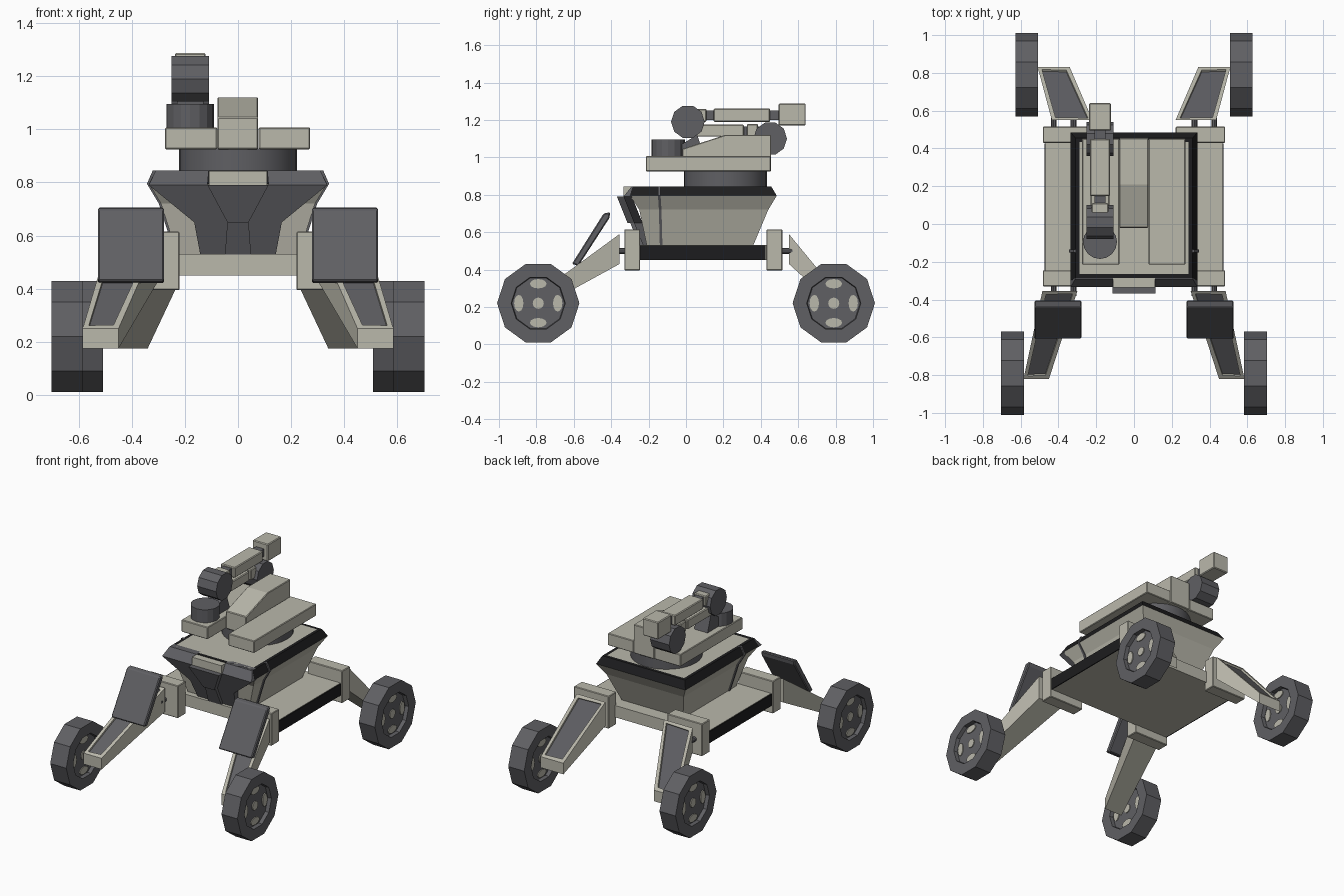
import bpy, bmesh, math
from mathutils import Matrix, Vector

if "Cube" in bpy.data.objects:
    bpy.data.objects.remove(bpy.data.objects["Cube"])


def mat(name, col):
    m = bpy.data.materials.new(name)
    m.diffuse_color = (*col, 1)
    m.use_nodes = True
    m.node_tree.nodes["Principled BSDF"].inputs["Base Color"].default_value = m.diffuse_color
    return m


LIGHT = mat("warm light grey", (0.49, 0.48, 0.41))
GREY = mat("dark grey", (0.115, 0.115, 0.125))
BLACK = mat("near black", (0.012, 0.012, 0.013))


def finish(name, bm, *mats, bevel=0):
    bmesh.ops.recalc_face_normals(bm, faces=bm.faces)
    me = bpy.data.meshes.new(name)
    bm.to_mesh(me)
    bm.free()
    for m in mats:
        me.materials.append(m)
    ob = bpy.data.objects.new(name, me)
    bpy.context.collection.objects.link(ob)
    if bevel:
        b = ob.modifiers.new("bevel", 'BEVEL')
        b.width = bevel
        b.segments = 1
    return ob


def loft(name, rings, *mats, bevel=0, rule=None):
    """Skin closed rings of equal length and cap both ends."""
    bm = bmesh.new()
    vs = [[bm.verts.new(p) for p in r] for r in rings]
    n = len(vs[0])
    for a, b in zip(vs, vs[1:]):
        for i in range(n):
            bm.faces.new((a[i], a[(i + 1) % n], b[(i + 1) % n], b[i]))
    bm.faces.new(vs[0])
    bm.faces.new(vs[-1])
    bmesh.ops.recalc_face_normals(bm, faces=bm.faces)
    if rule:
        rule(bm)
    return finish(name, bm, *mats, bevel=bevel)


def box(name, x0, x1, y0, y1, z0, z1, m, bevel=0):
    r = lambda z: [(x0, y0, z), (x1, y0, z), (x1, y1, z), (x0, y1, z)]
    return loft(name, [r(z0), r(z1)], m, bevel=bevel)


def side_profile(name, pts, x0, x1, m, bevel=0):
    return loft(name, [[(x, y, z) for y, z in pts] for x in (x0, x1)], m, bevel=bevel)


def cyl(name, c, r, h, axis, sides, m, turn=0.0, scale=(1, 1), smooth=False):
    """Cylinder centred on c; the first vertex sits at angle `turn`."""
    bm = bmesh.new()
    bmesh.ops.create_cone(bm, cap_ends=True, segments=sides, radius1=r, radius2=r, depth=h)
    bm.transform(Matrix.Diagonal((*scale, 1, 1)) @ Matrix.Rotation(turn, 4, 'Z'))
    if axis == 'X':   # local x -> y, local y -> z
        bm.transform(Matrix(((0, 0, 1, 0), (1, 0, 0, 0), (0, 1, 0, 0), (0, 0, 0, 1))))
    if axis == 'Y':
        bm.transform(Matrix.Rotation(math.pi / 2, 4, 'X'))
    bm.transform(Matrix.Translation(c))
    if smooth:
        for f in bm.faces:
            f.smooth = len(f.verts) == 4
    return finish(name, bm, m)


# chassis with black side strips
box("chassis", -.468, .468, -.25, .45, .45, .53, LIGHT)
for s in (-1, 1):
    box("side_strip", s * .468, s * .475, -.245, .425, .45, .528, BLACK)

# tapered hull with dark collar
def hull_rule(bm):
    top = max(bm.faces, key=lambda f: f.calc_center_median().z)
    bmesh.ops.inset_individual(bm, faces=[top], thickness=.03)
    for f in bm.faces:
        c = f.calc_center_median()
        if c.z > .8 and f is not top:
            f.material_index = 1

hull = [(.53, .23, -.21, .36), (.72, .29, -.25, .44), (.795, .335, -.30, .485), (.845, .31, -.285, .455)]
loft("hull", [[(-x, a, z), (x, a, z), (x, b, z), (-x, b, z)] for z, x, a, b in hull],
     LIGHT, BLACK, rule=hull_rule)
box("hull_front_rim", -.11, .11, -.335, -.26, .79, .843, LIGHT)
for s in (-1, 1):   # seam rib on the hull side
    loft("hull_rib", [[(s * (x - .02), y, z), (s * (x + .008), y, z),
                       (s * (x + .008), y + .014, z), (s * (x - .02), y + .014, z)]
                      for z, x, y in ((.53, .23, -.14), (.72, .29, -.145), (.795, .335, -.15), (.845, .313, -.15))], GREY)

# leaning nose armour: two wings and a centre plate
def armour(name, outline, off, thick):
    def y(z):   # lean, then slope back above the rim
        return -.225 - (z - .517) * .40 if z < .8 else -.29
    loft(name, [[(x, y(z) + d, z) for x, z in outline] for d in (off, off + thick)], GREY)

wing = [[(.05, .517), (.14, .517), (.165, .65), (.04, .65)],
        [(.04, .65), (.165, .65), (.336, .79), (.115, .79)],
        [(.115, .79), (.336, .79), (.31, .845), (.11, .845)]]
for s in (-1, 1):
    for part in wing:
        armour("nose_wing", [(s * x, z) for x, z in part], 0, .045)
armour("nose_centre_low", [(-.05, .517), (.05, .517), (.04, .65), (-.04, .65)], -.02, .06)
armour("nose_centre_high", [(-.04, .65), (.04, .65), (.115, .79), (-.115, .79)], -.035, .07)

# turntable and deck
cyl("turntable", (0, .21, .885), .222, .085, 'Z', 32, GREY, smooth=True)
box("deck_left", -.275, -.078, -.215, .452, .925, 1.007, LIGHT, .004)
box("deck_right", .078, .272, -.215, .452, .925, 1.007, LIGHT, .004)
side_profile("deck_ridge", [(-.02, .925), (-.02, 1.045), (.21, 1.12), (.455, 1.12), (.455, .925)],
             -.078, .076, LIGHT, .004)

# folded arm
ax = -.18
cyl("arm_base", (ax, -.095, 1.05), .09, .09, 'Z', 16, GREY)
side_profile("arm_shoulder", [(-.04, 1.0), (-.04, 1.06), (.06, 1.12), (.10, 1.0)], ax - .05, ax + .05, GREY)
cyl("arm_elbow", (ax, .01, 1.19), .09, .142, 'X', 10, GREY, math.pi / 2)
cyl("arm_rear_joint", (ax, .45, 1.10), .09, .142, 'X', 10, GREY, math.pi / 2)
box("lower_link", ax - .05, ax + .05, .03, .31, 1.11, 1.175, LIGHT, .005)
box("lower_link_neck", ax - .035, ax + .035, .30, .42, 1.12, 1.165, GREY)
box("lower_link_end", ax - .05, ax + .05, .325, .385, 1.105, 1.178, LIGHT, .005)
box("upper_link_rod", ax - .03, ax + .03, .05, .51, 1.2, 1.25, GREY)
box("upper_link_root", ax - .045, ax + .045, .05, .11, 1.19, 1.258, LIGHT, .005)
box("upper_link", ax - .053, ax + .053, .148, .45, 1.19, 1.26, LIGHT, .005)
box("arm_head", ax - .058, ax + .058, .495, .64, 1.17, 1.287, LIGHT, .005)

# legs
def leg_rule(bm):   # recessed dark panel on the sloping top
    top = max(bm.faces, key=lambda f: f.normal.z)
    bmesh.ops.inset_individual(bm, faces=[top], thickness=.03)
    bmesh.ops.inset_individual(bm, faces=[top], thickness=.001, depth=-.012)
    top.material_index = 1


def leg(name, s, a, b):
    rings = []
    for x0, x1, y, z0, z1 in (a, b):
        rings.append([(s * x0, y, z0), (s * x1, y, z0), (s * x1, y, z1), (s * x0, y, z1)])
    loft(name, rings, LIGHT, GREY, rule=leg_rule)


# wheels: ten-sided tyre, recessed hub, light hub plates
def wheel(name, cx, cy, w):
    R, dep = .22, .025
    bm = bmesh.new()
    bmesh.ops.create_cone(bm, cap_ends=True, segments=10, radius1=R, radius2=R, depth=w)
    bm.transform(Matrix.Rotation(math.pi / 2, 4, 'Z'))
    caps = [f for f in bm.faces if len(f.verts) > 4]
    bmesh.ops.inset_individual(bm, faces=caps, thickness=.075)
    bmesh.ops.inset_individual(bm, faces=caps, thickness=.004, depth=-dep)
    bm.transform(Matrix.Translation((cx, cy, R)) @
                 Matrix(((0, 0, 1, 0), (1, 0, 0, 0), (0, 1, 0, 0), (0, 0, 0, 1))))
    finish(name, bm, GREY)
    for side in (-1, 1):
        px = cx + side * (w / 2 - dep + .002)
        cyl("hub_cap", (px, cy, R), .03, .008, 'X', 12, LIGHT)
        for k in range(4):
            dy, dz = (1, 0, -1, 0)[k], (0, 1, 0, -1)[k]
            cyl("hub_plate", (px, cy + dy * .104, R + dz * .104), 1, .008, 'X', 12, LIGHT,
                scale=(.025, .045) if dy else (.045, .025))


for s in (-1, 1):
    # corner brackets and pins
    for y0, y1, py in ((-.33, -.245, -.345), (.43, .515, .535)):
        a, b = sorted((s * .22, s * .482))
        box("corner_bracket", a, b, y0, y1, .395, .615, LIGHT, .004)
        for px in (.32, .425):
            cyl("leg_pin", (s * px, py, .5), .016, .07, 'Y', 10, GREY)
    leg("front_leg", s, (.30, .485, -.355, .43, .59), (.45, .585, -.82, .175, .25))
    leg("rear_leg", s, (.22, .435, .55, .43, .59), (.34, .51, .83, .175, .25))
    wheel("front_wheel", s * .643, -.79, .12)
    wheel("rear_wheel", s * .568, .79, .12)
    # front leg shield
    side_profile("leg_shield", [(-.61, .43), (-.44, .70), (-.405, .706), (-.41, .675), (-.575, .42)],
                 s * .278, s * .528, GREY, .006)
